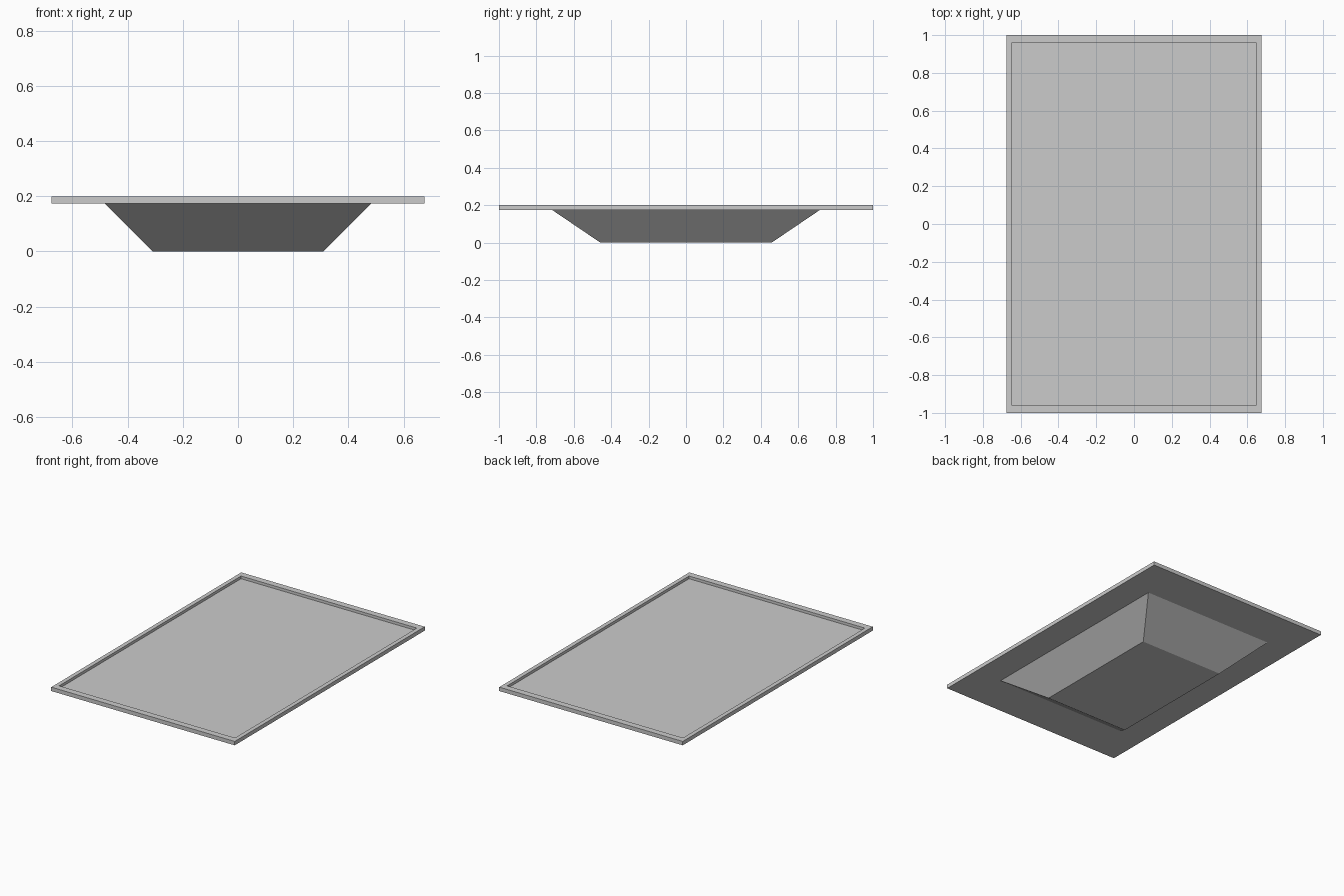
import bpy
import bmesh

if "Cube" in bpy.data.objects:
    bpy.data.objects.remove(bpy.data.objects["Cube"])


def rect_loft(name, sections):
    """Stack rectangles (half_x, half_y, z) into a closed flat-faced solid."""
    bm = bmesh.new()
    rings = [[bm.verts.new((sx * hx, sy * hy, z))
              for sx, sy in ((-1, -1), (1, -1), (1, 1), (-1, 1))]
             for hx, hy, z in sections]
    for a, b in zip(rings, rings[1:]):
        for i in range(4):
            j = (i + 1) % 4
            bm.faces.new((a[i], a[j], b[j], b[i]))
    bm.faces.new(rings[0][::-1])
    bm.faces.new(rings[-1])
    bmesh.ops.recalc_face_normals(bm, faces=bm.faces)
    mesh = bpy.data.meshes.new(name)
    bm.to_mesh(mesh)
    bm.free()
    obj = bpy.data.objects.new(name, mesh)
    bpy.context.collection.objects.link(obj)
    return obj


# Flared base: small foot widening up to the underside of the tray
rect_loft("flared_base", [(0.309, 0.458, 0.0), (0.483, 0.715, 0.174)])

# Flat tray: outer edge, raised rim, then down to the recessed floor
rect_loft("tray_top", [
    (0.676, 1.0, 0.174),
    (0.676, 1.0, 0.2),
    (0.648, 0.957, 0.2),
    (0.648, 0.957, 0.182),
])
